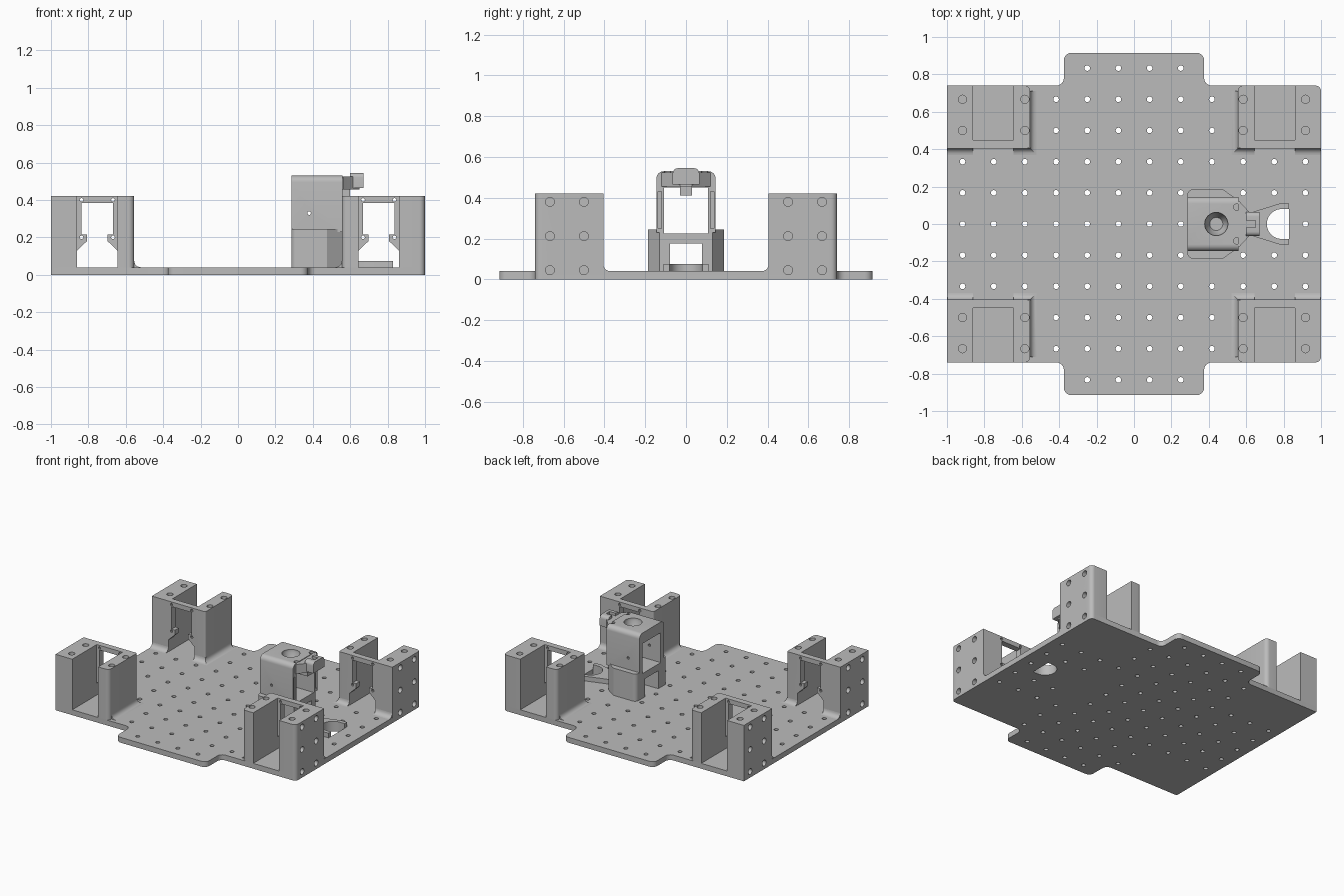
import bpy
import bmesh
import math
from mathutils import Vector

old = bpy.data.objects.get("Cube")
if old:
    bpy.data.objects.remove(old, do_unlink=True)

grey = bpy.data.materials.new("machined grey")
grey.use_nodes = True
GREY = (0.5, 0.5, 0.5, 1)
grey.diffuse_color = GREY
grey.node_tree.nodes["Principled BSDF"].inputs["Base Color"].default_value = GREY


def finish(name, bm):
    bmesh.ops.recalc_face_normals(bm, faces=bm.faces)
    mesh = bpy.data.meshes.new(name)
    bm.to_mesh(mesh)
    bm.free()
    mesh.materials.append(grey)
    obj = bpy.data.objects.new(name, mesh)
    bpy.context.collection.objects.link(obj)
    return obj


def loft(name, stacks):
    """Join each stack of equal-length loops into a closed solid."""
    bm = bmesh.new()
    for loops in stacks:
        rings = [[bm.verts.new(p) for p in loop] for loop in loops]
        n = len(rings[0])
        bm.faces.new(rings[0])
        bm.faces.new(rings[-1])
        for a, b in zip(rings, rings[1:]):
            for i in range(n):
                j = (i + 1) % n
                bm.faces.new((a[i], a[j], b[j], b[i]))
    return finish(name, bm)


def prism(name, polys, lo, hi, axis="z"):
    place = {"z": lambda p, h: (p[0], p[1], h),
             "y": lambda p, h: (p[0], h, p[1]),
             "x": lambda p, h: (h, p[0], p[1])}[axis]
    return loft(name, [[[place(p, h) for p in poly] for h in (lo, hi)] for poly in polys])


def rounded(points, steps=6):
    """Polygon whose (x, y, radius) corners become arcs."""
    out = []
    for i, (x, y, r) in enumerate(points):
        c = Vector((x, y))
        if not r:
            out.append(c)
            continue
        u = (Vector(points[i - 1][:2]) - c).normalized()
        v = (Vector(points[(i + 1) % len(points)][:2]) - c).normalized()
        half = u.angle(v) / 2
        centre = c + (u + v).normalized() * r / math.sin(half)
        start = c + u * r / math.tan(half) - centre
        end = c + v * r / math.tan(half) - centre
        for k in range(steps + 1):
            d = start.slerp(end, k / steps)
            out.append(centre + d.normalized() * r)
    return out


def circle(x, y, r, n=20):
    return [(x + r * math.cos(2 * math.pi * k / n), y + r * math.sin(2 * math.pi * k / n))
            for k in range(n)]


def rect(x0, x1, y0, y1):
    return [(x0, y0), (x1, y0), (x1, y1), (x0, y1)]


def mirror(points):
    """Complete an outline given for +y by reflecting it to -y."""
    return points + [(p[0], -p[1], *p[2:]) for p in reversed(points)]


def cut(target, *cutters):
    for c in cutters:
        m = target.modifiers.new("cut", "BOOLEAN")
        m.operation, m.solver, m.object = "DIFFERENCE", "EXACT", c
        bpy.context.view_layer.objects.active = target
        bpy.ops.object.modifier_apply(modifier=m.name)
        bpy.data.objects.remove(c, do_unlink=True)


P = 1 / 6        # hole pitch
DECK = 0.04      # plate thickness
TOP = 0.42       # tower height

# Base plate with end tabs
plate = prism("base_plate", [rounded(mirror(
    [(-1, .74, 0), (-.375, .74, .04), (-.375, .915, .04), (.375, .915, .04),
     (.375, .74, .04), (1, .74, .03)]))], 0, DECK)

# Peg hole grid, skipping towers and the central mount
holes = []
for i in range(12):
    for j in range(-5, 6):
        x, y = (i - 5.5) * P, j * P
        limit = .3 if abs(j) == 5 else .5 if abs(j) > 2 else 1
        under_mount = (.3 < x < .5 and abs(j) < 2) or (j == 0 and .5 < x < .85)
        if abs(x) < limit and not under_mount:
            holes.append(circle(x, y, .015, 14))
cut(plate, prism("peg_cutter", holes, -.1, .2))

# Forked pad and its D-shaped opening
pad = prism("fork_pad", [mirror([(.56, .05), (.62, .06), (.78, .11), (.83, .11)])], DECK, .075)
arc = [(.79 + .08 * math.cos(a), .08 * math.sin(a))
       for a in [math.pi / 2 + math.pi * k / 20 for k in range(21)]]
for part, far in ((plate, .83), (pad, .9)):
    cut(part, prism("d_cutter", [arc + [(far, -.08), (far, .08)]], -.1, .2))

# Corner towers
for xname, sx in (("left", 1), ("right", -1)):
    for yname, sy in (("front", -1), ("back", 1)):
        label = yname + "_" + xname

        def flip(poly):
            return [(p[0] * sx, p[1] * sy) for p in poly]

        # U-shaped walls around an open slot
        outer_r = .03 if sx > 0 else 0
        walls = rounded([(.555, .405, .015), (1, .405, 0), (1, .74, outer_r), (.86, .74, 0),
                         (.86, .45, 0), (.645, .45, 0), (.645, .74, 0), (.555, .74, .03)])
        tower = prism(label + "_tower", [flip(walls)], DECK, TOP)

        # Stepped window and screw holes through the inner wall
        mid = .7525
        side = [(.1075, .03), (.1075, .13), (.055, .18), (.055, .215), (.083, .215), (.083, .385)]
        window = [(sx * (mid + a), z) for a, z in side]
        window += [(sx * (mid - a), z) for a, z in reversed(side)]
        screws = [circle(sx * (mid + a), z, .01, 10) for a in (-.084, .084) for z in (.2, .4)]
        y0, y1 = sorted((.35 * sy, .47 * sy))
        cut(tower, prism("window_cutter", [window], y0, y1, "y"),
            prism("screw_cutter", screws, y0, y1, "y"))

        # Blind mounting holes on the top and outer face
        top_holes = [circle(sx * a * P, sy * b * P, .022) for a in (3.5, 5.5) for b in (3, 4)]
        cut(tower, prism("top_cutter", top_holes, TOP - .05, TOP + .05))
        side_holes = [circle(sy * b * P, z, .022) for b in (3, 4) for z in (.045, .212, .38)]
        x0, x1 = sorted((.95 * sx, 1.05 * sx))
        for part in (tower, plate):
            cut(part, prism("side_cutter", side_holes, x0, x1, "x"))

        # Flared feet blending the walls into the plate
        R = .035
        feet = [[], []]
        for k in range(7):
            a = k / 6 * math.pi / 2
            d, z = R * (1 - math.sin(a)), DECK + R * (1 - math.cos(a))
            for foot, area in zip(feet, (rect(.555 - d, .643, .405 - d, .71),
                                         rect(.862, .998, .405 - d, .44))):
                foot.append([(x, y, z) for x, y in flip(area)])
        loft(label + "_foot_fillet", feet)

# Mount base: chamfered block with a tunnel and a pocket
base = prism("mount_base", [rounded(mirror(
    [(.285, .185, .03), (.475, .185, 0), (.555, .13, 0)]))], DECK, .245)
cut(base, prism("tunnel_cutter", [rect(-.078, .078, 0, .175)], .2, .7, "x"),
    prism("pocket_cutter", [rect(-.107, .107, .225, .3)], .2, .7, "x"))

# Mount housing: rounded arch
hood = prism("mount_hood", [rounded(
    [(-.145, .23, 0), (-.145, .53, .035), (.145, .53, .035), (.145, .23, 0),
     (.107, .23, 0), (.107, .45, 0), (-.107, .45, 0), (-.107, .23, 0)])], .285, .56, "x")
cut(hood, prism("vent_cutter", [circle(.38, .33, .01, 10)], -.2, .2, "y"),
    prism("bolt_cutter", [circle(.55, s * .09, .018) for s in (-1, 1)], .49, .6),
    prism("slit_cutter", [rect(*sorted((s * .12, s * .137)), .25, .43) for s in (-1, 1)],
          .5, .6, "x"))

# Funnel in the hood roof
funnel = [[(x, y, z) for x, y in circle(.44, 0, r, 32)]
          for r, z in ((.035, .46), (.062, .51), (.062, .56))]
cut(hood, loft("funnel_cutter", [funnel]))

# Nose arm and hook
prism("nose_arm", [mirror([(.555, .12), (.565, .12), (.62, .06), (.65, .03)])], .455, .525)
hook = prism("nose_hook", [rounded([(-.065, .465, 0), (-.065, .545, .025),
                                    (.065, .545, .025), (.065, .465, 0)])], .6, .672, "x")
cut(hook, prism("notch_cutter", [rect(.59, .65, -.02, .02)], .5, .6))
prism("nose_catch", [rect(.5, .6, -.03, .03)], .41, .46)

# Smooth the curved walls, keep machined edges crisp
bpy.ops.object.select_all(action="DESELECT")
for obj in bpy.context.scene.objects:
    if obj.type == "MESH":
        obj.select_set(True)
        bpy.context.view_layer.objects.active = obj
bpy.ops.object.shade_smooth_by_angle(angle=math.radians(30))
